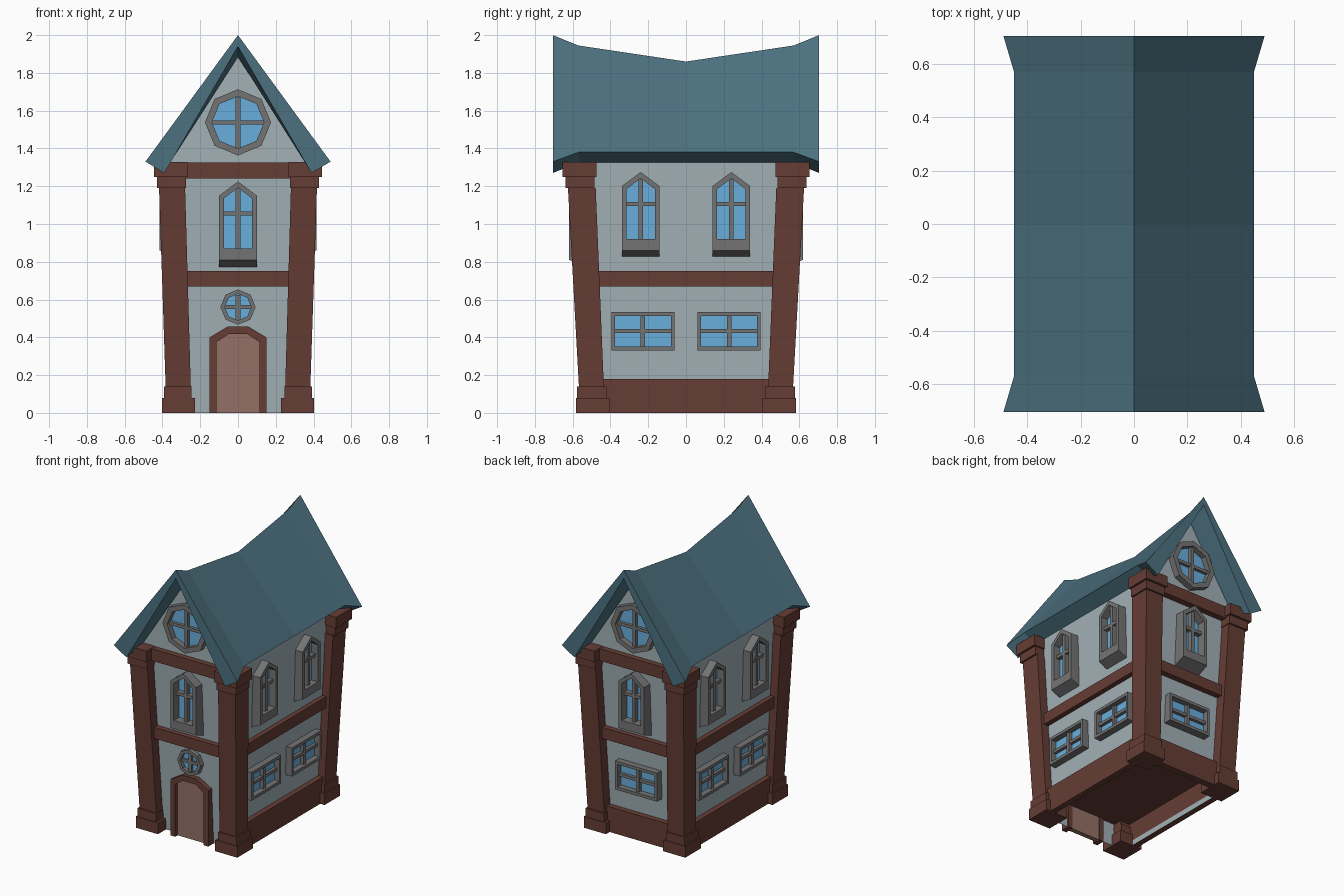
import bpy, bmesh, math

if "Cube" in bpy.data.objects:
    bpy.data.objects.remove(bpy.data.objects["Cube"])


def material(name, rgb):
    m = bpy.data.materials.new(name)
    lin = [((c / 255 + 0.055) / 1.055) ** 2.4 for c in rgb]
    m.diffuse_color = (*lin, 1)
    m.use_nodes = True
    m.node_tree.nodes["Principled BSDF"].inputs["Base Color"].default_value = m.diffuse_color
    return m


WALL = material("pale plaster", (162, 177, 182))
WOOD = material("dark timber", (102, 61, 53))
ROOF = material("teal roof", (76, 113, 128))
GLASS = material("blue glass", (105, 174, 220))
STONE = material("grey frame", (117, 116, 116))
DOOR = material("light brown door", (148, 112, 101))


def make(name, verts, faces, mat):
    bm = bmesh.new()
    vs = [bm.verts.new(v) for v in verts]
    for f in faces:
        bm.faces.new([vs[i] for i in f])
    bmesh.ops.recalc_face_normals(bm, faces=bm.faces)
    me = bpy.data.meshes.new(name)
    bm.to_mesh(me)
    bm.free()
    me.materials.append(mat)
    ob = bpy.data.objects.new(name, me)
    bpy.context.collection.objects.link(ob)
    return ob


# place a point on one side of the house: u along the wall, out from centre
SIDES = {
    "front": lambda u, o, z: (u, -o, z),
    "back": lambda u, o, z: (u, o, z),
    "right": lambda u, o, z: (o, u, z),
    "left": lambda u, o, z: (-o, u, z),
}


def loft(name, sections, mat, cap=True):
    n = len(sections[0])
    verts = [p for s in sections for p in s]
    faces = []
    for k in range(len(sections) - 1):
        for i in range(n):
            j = (i + 1) % n
            faces.append((k * n + i, k * n + j, (k + 1) * n + j, (k + 1) * n + i))
    if cap:
        faces += [tuple(range(n)), tuple(range(len(verts) - n, len(verts)))]
    return make(name, verts, faces, mat)


def plate(name, side, pts, o0, o1, mat):
    f = SIDES[side]
    return loft(name, [[f(u, o, z) for u, z in pts] for o in (o0, o1)], mat)


def bar(name, side, u0, u1, z0, z1, o0, o1, mat):
    return plate(name, side, [(u0, z0), (u1, z0), (u1, z1), (u0, z1)], o0, o1, mat)


def ring(name, side, outer, inner, o0, o1, mat, drop=0.0, closed=True):
    # extruded frame; drop lowers the rear bottom edge for a sloping sill
    f, n = SIDES[side], len(outer)
    zmin = min(z for u, z in outer)
    back = [(u, z - drop if z == zmin else z) for u, z in outer]
    verts = ([f(u, o0, z) for u, z in back] + [f(u, o1, z) for u, z in outer]
             + [f(u, o1, z) for u, z in inner] + [f(u, o0, z) for u, z in inner])
    faces = []
    for i in range(n if closed else n - 1):
        j = (i + 1) % n
        for k in range(4):
            a, b = k * n, (k + 1) % 4 * n
            faces.append((a + i, a + j, b + j, b + i))
    if not closed:
        faces += [(0, n, 2 * n, 3 * n), (n - 1, 2 * n - 1, 3 * n - 1, 4 * n - 1)]
    return make(name, verts, faces, mat)


def window(name, side, outer, inner, wall, front, bar_z, drop=0.0):
    ring(name + "_frame", side, outer, inner, wall - 0.03, front, STONE, drop)
    plate(name + "_glass", side, inner, wall - 0.004, wall + 0.005, GLASS)
    us, zs = [p[0] for p in inner], [p[1] for p in inner]
    c, o = (min(us) + max(us)) / 2, wall + (front - wall) * 0.65
    bar(name + "_mullion", side, c - .012, c + .012, min(zs), max(zs) - .005, wall, o, STONE)
    bar(name + "_crossbar", side, min(us), max(us), bar_z - .011, bar_z + .011, wall, o - .003, STONE)


def octagon(r, z):
    return [(r * math.sin(i * math.pi / 4), z + r * math.cos(i * math.pi / 4)) for i in range(8)]


def round_window(name, side, r, ri, z, wall, front):
    window(name, side, octagon(r, z), octagon(ri, z), wall, front, z)


def arch(u, b, w, shoulder, apex):
    return [(u - w, b), (u + w, b), (u + w, shoulder), (u, apex), (u - w, shoulder)]


def arched_window(name, side, u, b, wall, front):
    window(name, side, arch(u, b, .1, b + .34, b + .415),
           arch(u, b + .06, .075, b + .325, b + .382), wall, front, b + .245, .04)


def rect_window(name, side, u, wall, front):
    def rect(w, h):
        return [(u - w, .433 - h), (u + w, .433 - h), (u + w, .433 + h), (u - w, .433 + h)]
    window(name, side, rect(.167, .102), rect(.148, .081), wall, front, .433)


def rect_section(x0, x1, y0, y1, z, sx=1, sy=1):
    return [(sx * x, sy * y, z) for x, y in ((x0, y0), (x1, y0), (x1, y1), (x0, y1))]


# leaning walls, open underneath, with a raised floor
loft("walls", [rect_section(-.325, .325, -.49, .49, 0),
               rect_section(-.36, .36, -.56, .56, 1.33)], WALL, cap=False)
make("floor", rect_section(-.329, .329, -.498, .498, .17), [(0, 1, 2, 3)], WOOD)

# sagging roof with flared ends
stations = [(-.705, .49, 1.33, 2.0, .39, 1.27, 1.94), (-.57, .45, 1.38, 1.945, .36, 1.325, 1.885),
            (0, .45, 1.38, 1.86, .36, 1.325, 1.80)]
stations += [(-s[0], *s[1:]) for s in stations[1::-1]]
loft("roof", [[(-x, y, z), (0, y, a), (x, y, z), (xi, y, zi), (0, y, ai), (-xi, y, zi)]
              for y, x, z, a, xi, zi, ai in stations], ROOF)

# corner posts with stepped bases and capitals: x0, x1, y0, y1, z
POST = {
    "base": [(.227, .402, .405, .582, 0), (.227, .402, .405, .582, .08)],
    "base_step": [(.245, .393, .42, .576, .08), (.245, .393, .42, .576, .14)],
    "post": [(.25, .383, .435, .567, .14), (.28, .418, .478, .625, 1.19)],
    "capital_step": [(.275, .43, .484, .638, 1.19), (.275, .43, .484, .638, 1.25)],
    "capital": [(.267, .445, .475, .655, 1.25), (.267, .445, .475, .655, 1.328)],
}
for sx in (-1, 1):
    for sy in (-1, 1):
        for part, secs in POST.items():
            loft("corner_" + part, [rect_section(*s, sx, sy) for s in secs], WOOD)

# front and back: gable, beams, upper windows
for s in ("front", "back"):
    plate(s + "_gable", s, [(-.36, 1.325), (.36, 1.325), (0, 1.885)], .53, .56, WALL)
    bar(s + "_top_beam", s, -.3, .3, 1.24, 1.326, .53, .60, WOOD)
    bar(s + "_middle_beam", s, -.3, .3, .67, .75, .5, .568, WOOD)
    round_window(s + "_gable_window", s, .175, .138, 1.538, .56, .605)
    arched_window(s + "_arched_window", s, 0, .81, .553, .62)

# long sides: beams and paired windows
for s in ("right", "left"):
    bar(s + "_middle_beam", s, -.5, .5, .67, .75, .32, .378, WOOD)
    bar(s + "_bottom_beam", s, -.46, .46, 0, .18, .326, .368, WOOD)
    for u in (-1, 1):
        arched_window(s + "_arched_window", s, u * .24, .86, .357, .415)
        rect_window(s + "_lower_window", s, u * .228, .339, .385)

# back ground floor
bar("back_bottom_beam", "back", -.27, .27, 0, .18, .492, .54, WOOD)
rect_window("back_lower_window", "back", 0, .518, .565)

# front ground floor: door and small round window
panel = [(-.113, 0), (-.113, .375), (-.05, .417), (.05, .417), (.113, .375), (.113, 0)]
frame = [(-.15, 0), (-.15, .4), (-.055, .457), (.055, .457), (.15, .4), (.15, 0)]
ring("door_frame", "front", frame, panel, .485, .55, WOOD, closed=False)
plate("door", "front", panel, .488, .522, DOOR)
round_window("small_round_window", "front", .093, .07, .56, .524, .555)
